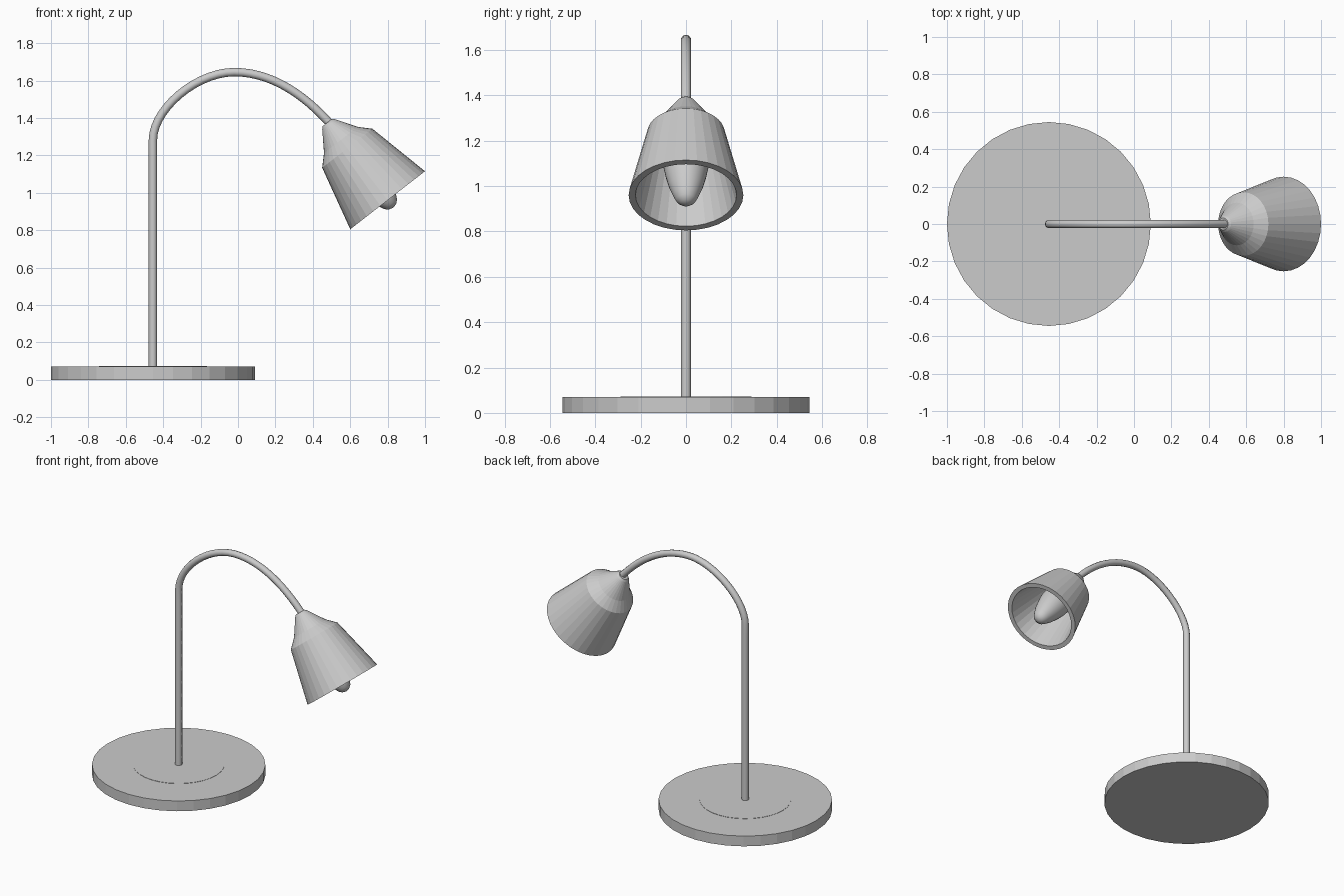
import bpy
import math
from mathutils import Vector

if "Cube" in bpy.data.objects:
    bpy.data.objects.remove(bpy.data.objects["Cube"], do_unlink=True)

grey = bpy.data.materials.new("plain grey")
grey.use_nodes = True
colour = (0.6, 0.6, 0.6, 1)
grey.diffuse_color = colour
grey.node_tree.nodes["Principled BSDF"].inputs["Base Color"].default_value = colour


def lathe(name, profile, origin, axis, sides=32, smooth_angle=None):
    """Spin (radius, distance) points around an axis; radius 0 makes a pole."""
    verts, faces, rings = [], [], []
    for radius, along in profile:
        count = sides if radius else 1
        rings.append(range(len(verts), len(verts) + count))
        for i in range(count):
            a = math.tau * i / sides
            verts.append((radius * math.cos(a), radius * math.sin(a), along))
    for low, high in zip(rings, rings[1:]):
        for i in range(sides):
            j = (i + 1) % sides
            corners = [low[i % len(low)], low[j % len(low)],
                       high[j % len(high)], high[i % len(high)]]
            faces.append(list(dict.fromkeys(corners)))
    mesh = bpy.data.meshes.new(name)
    mesh.from_pydata(verts, [], faces)
    mesh.materials.append(grey)
    obj = bpy.data.objects.new(name, mesh)
    bpy.context.collection.objects.link(obj)
    obj.location = origin
    obj.rotation_euler = Vector(axis).to_track_quat("Z", "Y").to_euler()
    if smooth_angle:
        mesh.shade_smooth()
        mesh.set_sharp_from_angle(angle=math.radians(smooth_angle))
    return obj


# Round foot with a barely raised centre disc
POLE_X = -0.455
lathe("base", [(0, 0), (0.545, 0), (0.545, 0.071), (0.288, 0.071),
               (0.288, 0.073), (0, 0.073)], (POLE_X, 0, 0), (0, 0, 1))

# Upright pole and gooseneck: position, incoming handle, outgoing handle
path = [
    ((POLE_X, 0.06), (POLE_X, 0.05), (POLE_X, 0.4)),
    ((POLE_X, 1.28), (POLE_X, 0.9), (POLE_X, 1.45)),
    ((-0.02, 1.645), (-0.22, 1.645), (0.19, 1.645)),
    ((0.5, 1.36), (0.37, 1.51), (0.6, 1.24)),
]
curve = bpy.data.curves.new("gooseneck", "CURVE")
curve.dimensions = "3D"
curve.bevel_depth = 0.0225
curve.bevel_resolution = 3
curve.resolution_u = 14
curve.use_fill_caps = True
spline = curve.splines.new("BEZIER")
spline.bezier_points.add(len(path) - 1)
for point, (co, before, after) in zip(spline.bezier_points, path):
    point.handle_left_type = point.handle_right_type = "FREE"
    point.co = (co[0], 0, co[1])
    point.handle_left = (before[0], 0, before[1])
    point.handle_right = (after[0], 0, after[1])
curve.materials.append(grey)
gooseneck = bpy.data.objects.new("gooseneck", curve)
bpy.context.collection.objects.link(gooseneck)

# Shade and bulb share a tilted axis through the centre of the rim
RIM = (0.8, 0, 0.96)
AXIS = (0.613, 0, -0.79)
lathe("shade", [
    (0, -0.526), (0.032, -0.526), (0.043, -0.515),   # collar round the tube
    (0.114, -0.408), (0.17, -0.352), (0.253, 0),     # neck, shoulder, outside
    (0.223, 0), (0.145, -0.335), (0, -0.335),        # rim and hollow inside
], RIM, AXIS)

lathe("bulb", [
    (0, -0.33), (0.1, -0.33), (0.106, -0.24), (0.1, -0.165), (0.09, -0.11),
    (0.075, -0.05), (0.056, 0), (0.043, 0.027), (0.025, 0.043), (0, 0.05),
], RIM, AXIS, smooth_angle=40)
